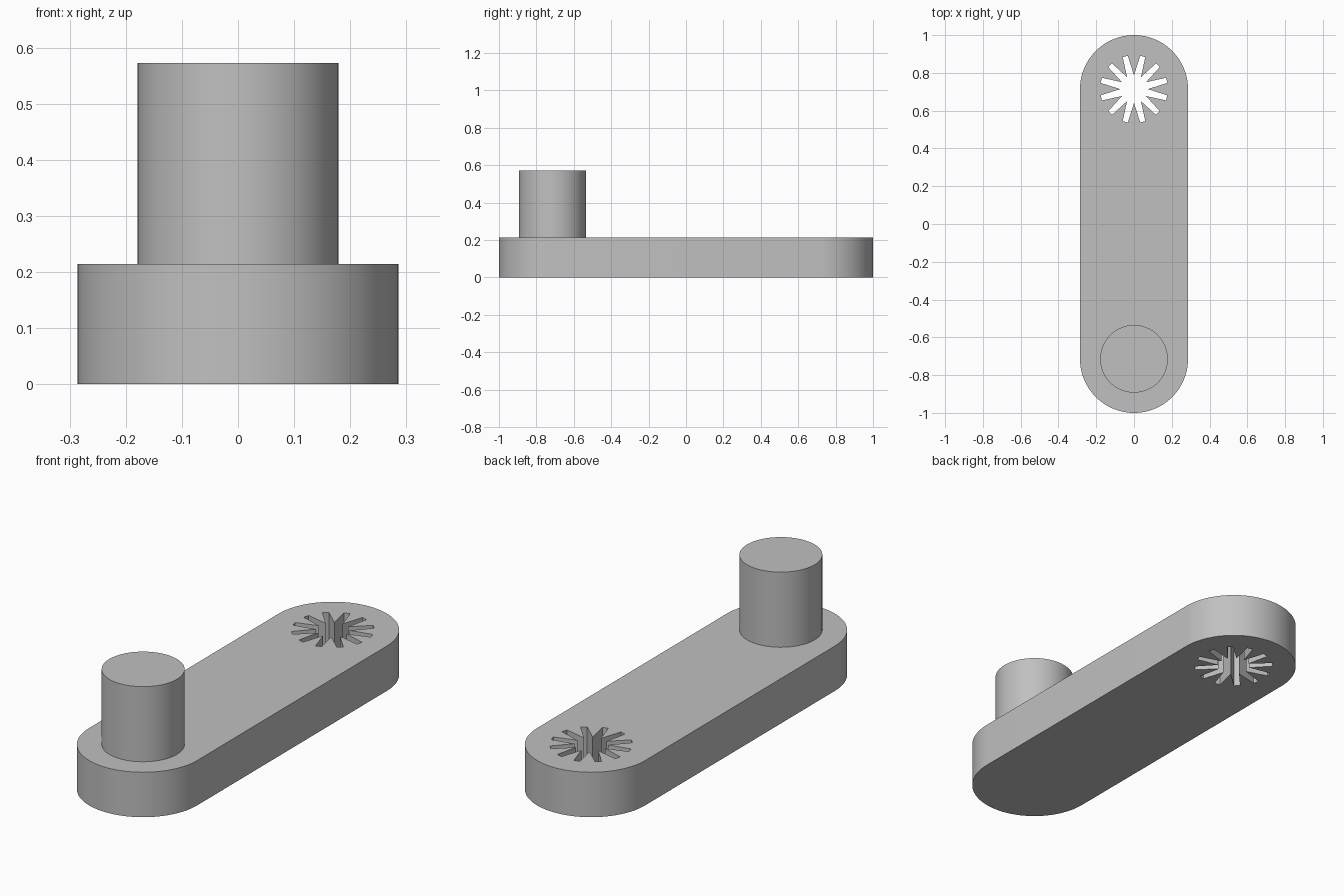
import bpy, bmesh
from math import sin, cos, pi, radians

if "Cube" in bpy.data.objects:
    bpy.data.objects.remove(bpy.data.objects["Cube"], do_unlink=True)

END_Y = 0.714       # distance of both axes from the centre
ARM_R = 0.286
ARM_H = 0.214
PIN_R = 0.179
PIN_TOP = 0.572
SPOKES = 12

grey = bpy.data.materials.new("plain grey")
grey.use_nodes = True
colour = (0.53, 0.53, 0.53, 1)
grey.diffuse_color = colour
grey.node_tree.nodes["Principled BSDF"].inputs["Base Color"].default_value = colour


def arc(radius, cy, start, end, steps):
    angles = [start + (end - start) * i / steps for i in range(steps + 1)]
    return [(radius * cos(a), cy + radius * sin(a)) for a in angles]


def prism(name, outline, z0, z1):
    """Extrude a closed outline from z0 up to z1."""
    bm = bmesh.new()
    base = bm.faces.new([bm.verts.new((x, y, z0)) for x, y in outline])
    top = bmesh.ops.extrude_face_region(bm, geom=[base], use_keep_orig=True)["geom"]
    verts = [v for v in top if isinstance(v, bmesh.types.BMVert)]
    bmesh.ops.translate(bm, verts=verts, vec=(0, 0, z1 - z0))
    bmesh.ops.recalc_face_normals(bm, faces=bm.faces)
    mesh = bpy.data.meshes.new(name)
    bm.to_mesh(mesh)
    bm.free()
    mesh.materials.append(grey)
    obj = bpy.data.objects.new(name, mesh)
    bpy.context.collection.objects.link(obj)
    return obj


def smooth(obj):
    bpy.ops.object.select_all(action="DESELECT")
    obj.select_set(True)
    bpy.context.view_layer.objects.active = obj
    bpy.ops.object.shade_smooth_by_angle(angle=radians(20))


# Arm with two round ends
arm = prism("crank_arm", arc(ARM_R, END_Y, 0, pi, 48)
            + arc(ARM_R, -END_Y, pi, 2 * pi, 48), 0, ARM_H)

# Star-shaped spline hole: slightly tapered slots meeting in sharp valleys
star = []
for k in range(SPOKES):
    a = 2 * pi * (k + 0.5) / SPOKES
    valley = a - pi / SPOKES
    star.append((0.073 * cos(valley), END_Y + 0.073 * sin(valley)))
    for side in (-0.014, 0.014):
        star.append((PIN_R * cos(a) - side * sin(a),
                     END_Y + PIN_R * sin(a) + side * cos(a)))
cutter = prism("spline_cutter", star, -0.1, ARM_H + 0.1)
cut = arm.modifiers.new("spline hole", "BOOLEAN")
cut.operation = "DIFFERENCE"
cut.solver = "EXACT"
cut.object = cutter
bpy.context.view_layer.objects.active = arm
bpy.ops.object.modifier_apply(modifier=cut.name)
bpy.data.objects.remove(cutter, do_unlink=True)
smooth(arm)

# Handle pin
pin = prism("handle_pin", arc(PIN_R, -END_Y, 0, 2 * pi, 64)[:-1], ARM_H, PIN_TOP)
smooth(pin)
